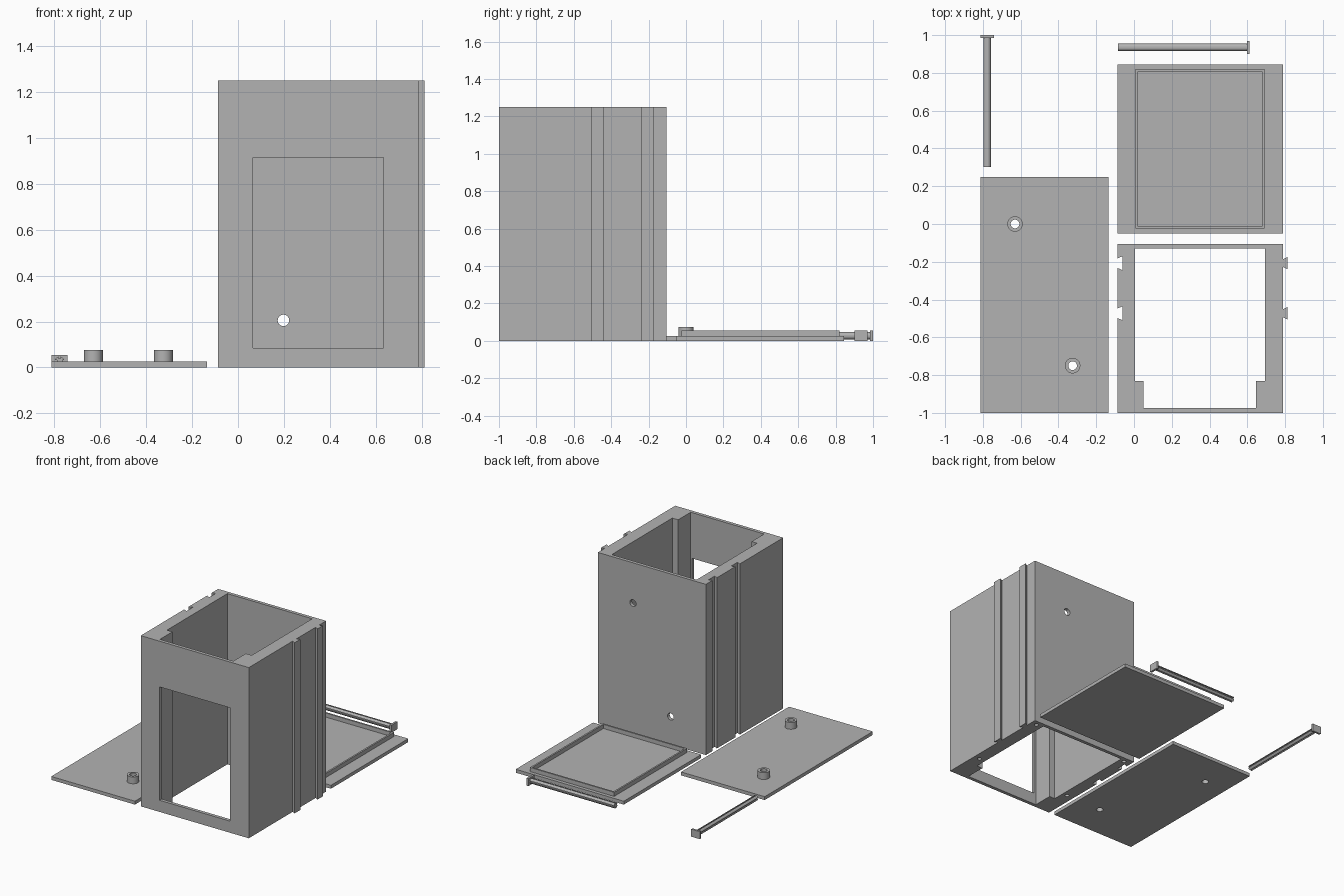
import bpy, bmesh, math
from mathutils import Matrix, Vector

if "Cube" in bpy.data.objects:
    bpy.data.objects.remove(bpy.data.objects["Cube"], do_unlink=True)

grey = bpy.data.materials.new("plain grey")
grey.use_nodes = True
grey.diffuse_color = (0.45, 0.45, 0.45, 1)
grey.node_tree.nodes["Principled BSDF"].inputs["Base Color"].default_value = grey.diffuse_color


def finish(name, bm):
    bmesh.ops.recalc_face_normals(bm, faces=bm.faces)
    mesh = bpy.data.meshes.new(name)
    bm.to_mesh(mesh)
    bm.free()
    mesh.materials.append(grey)
    ob = bpy.data.objects.new(name, mesh)
    bpy.context.collection.objects.link(ob)
    return ob


def prism(name, outline, z0, z1):
    bm = bmesh.new()
    face = bm.faces.new([bm.verts.new((x, y, z0)) for x, y in outline])
    new = bmesh.ops.extrude_face_region(bm, geom=[face])["geom"]
    top = [v for v in new if isinstance(v, bmesh.types.BMVert)]
    bmesh.ops.translate(bm, verts=top, vec=(0, 0, z1 - z0))
    return finish(name, bm)


def block(name, x0, x1, y0, y1, z0, z1):
    return prism(name, [(x0, y0), (x1, y0), (x1, y1), (x0, y1)], z0, z1)


def cylinder(name, centre, radius, depth, axis="Z"):
    bm = bmesh.new()
    turn = Vector((0, 0, 1)).rotation_difference(
        Vector([float(a == axis) for a in "XYZ"])).to_matrix().to_4x4()
    bmesh.ops.create_cone(bm, cap_ends=True, segments=32, radius1=radius, radius2=radius,
                          depth=depth, matrix=Matrix.Translation(centre) @ turn)
    return finish(name, bm)


def boolean(target, tool, operation="DIFFERENCE"):
    tool.hide_render = True
    mod = target.modifiers.new(operation.lower(), "BOOLEAN")
    mod.operation, mod.object, mod.solver = operation, tool, "EXACT"
    bpy.context.view_layer.objects.active = target
    bpy.ops.object.modifier_apply(modifier=mod.name)
    bpy.data.objects.remove(tool, do_unlink=True)


def smooth(ob):
    bpy.ops.object.select_all(action="DESELECT")
    ob.select_set(True)
    bpy.context.view_layer.objects.active = ob
    bpy.ops.object.shade_smooth_by_angle(angle=math.radians(30))


# Box shell outline: dovetail rails on one side, matching grooves on the other
LEFT, RIGHT, FRONT, BACK, HEIGHT = -0.0875, 0.7875, -1.0, -0.105, 1.25
JOINTS = (-0.4725, -0.2075)
outline = [(LEFT, FRONT), (RIGHT, FRONT)]
for y in JOINTS:
    outline += [(RIGHT, y - 0.02), (RIGHT + 0.025, y - 0.0325),
                (RIGHT + 0.025, y + 0.0325), (RIGHT, y + 0.02)]
outline += [(RIGHT, BACK), (LEFT, BACK)]
for y in reversed(JOINTS):
    outline += [(LEFT, y + 0.025), (LEFT + 0.0275, y + 0.0375),
                (LEFT + 0.0275, y - 0.0375), (LEFT, y - 0.025)]
box = prism("box_shell", outline, 0, HEIGHT)

# Open cavity with two front corner posts
cavity = [(0.05, -0.975), (0.645, -0.975), (0.645, -0.83), (0.6925, -0.83),
          (0.6925, -0.13), (0.005, -0.13), (0.005, -0.83), (0.05, -0.83)]
boolean(box, prism("cavity_cutter", cavity, -0.1, HEIGHT + 0.1))

# Front window, back screw holes and blind holes in the underside
boolean(box, block("window_cutter", 0.065, 0.635, -1.1, -0.95, 0.085, 0.915))
for x, z in ((0.198, 0.205), (0.503, 0.955)):
    boolean(box, cylinder("back_hole_cutter", (x, BACK, z), 0.025, 0.1, "Y"))
for x in (-0.032, 0.742):
    for y in (-0.745, -0.145):
        boolean(box, cylinder("foot_hole_cutter", (x, y, 0), 0.014, 0.2))
smooth(box)

# Back panel with two drilled bosses
panel = block("back_panel", -0.8125, -0.135, -1, 0.25, 0, 0.025)
for x, y in ((-0.63, 0), (-0.325, -0.75)):
    boolean(panel, cylinder("boss", (x, y, 0.0425), 0.041, 0.065), "UNION")
    boolean(panel, cylinder("boss_hole_cutter", (x, y, 0.04), 0.023, 0.2))
smooth(panel)

# Lid with a raised locating rim
lid = block("lid", LEFT, RIGHT, -0.05, 0.845, 0, 0.025)
rim = block("rim", 0.008, 0.69, -0.025, 0.82, 0.01, 0.055)
boolean(rim, block("rim_cutter", 0.02, 0.678, -0.013, 0.808, -0.1, 0.2))
boolean(lid, rim, "UNION")


# Grooved locking pins with a square head at one end
def pin(name, location, turn):
    rod = cylinder(name, (0, 0, 0), 0.02, 0.686, "Y")
    for side in (-1, 1):
        edge = sorted((side * 0.012, side * 0.03))
        boolean(rod, block("groove_cutter", -0.005, 0.005, -1, 1, *edge))
        boolean(rod, block("groove_cutter", *edge, -1, 1, -0.005, 0.005))
    head = block("head", -0.035, 0.035, 0.34, 0.355, -0.0275, 0.0275)
    boolean(rod, head, "UNION")
    rod.data.transform(Matrix.Translation(location) @ Matrix.Rotation(turn, 4, "Z"))
    smooth(rod)


pin("long_way_pin", (-0.7775, 0.645, 0.0275), 0)
pin("cross_way_pin", (0.2575, 0.935, 0.0275), -math.pi / 2)
